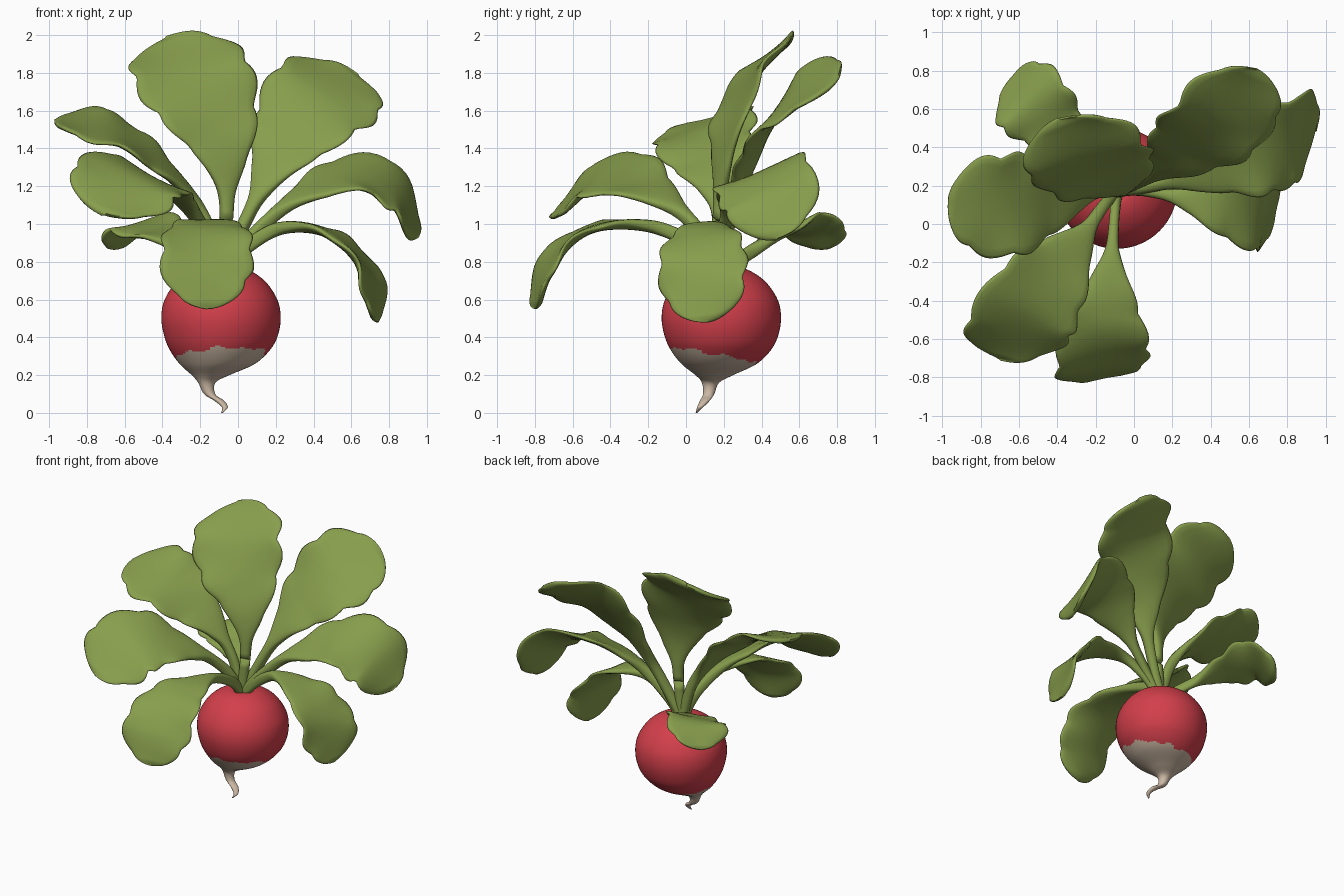
import bpy
import math
from mathutils import Vector

cube = bpy.data.objects.get("Cube")
if cube:
    bpy.data.objects.remove(cube, do_unlink=True)


def material(name, rgb):
    m = bpy.data.materials.new(name)
    m.use_nodes = True
    colour = (*rgb, 1.0)
    m.diffuse_color = colour
    node = m.node_tree.nodes["Principled BSDF"]
    node.inputs["Base Color"].default_value = colour
    node.inputs["Roughness"].default_value = 0.8
    return m


leaf_green = material("leaf green", (0.245, 0.34, 0.073))
skin_red = material("skin red", (0.65, 0.05, 0.07))
root_cream = material("root cream", (0.6, 0.48, 0.37))


def spline(points, t):
    """Smooth curve through tuples of any length, t from 0 to 1."""
    x = min(max(t, 0.0), 1.0) * (len(points) - 1)
    i = min(int(x), len(points) - 2)
    f = x - i
    a, b, c, d = (points[min(max(k, 0), len(points) - 1)] for k in range(i - 1, i + 3))
    return [q + 0.5 * f * (r - p + f * (2 * p - 5 * q + 4 * r - s + f * (3 * (q - r) + s - p)))
            for p, q, r, s in zip(a, b, c, d)]


def skin(name, rings, materials):
    """Join rings of equal length into one closed smooth mesh."""
    n = len(rings[0])
    faces = [tuple(range(n))[::-1]]
    for i in range(len(rings) - 1):
        for j in range(n):
            k = (j + 1) % n
            faces.append((i * n + j, i * n + k, (i + 1) * n + k, (i + 1) * n + j))
    last = (len(rings) - 1) * n
    faces.append(tuple(range(last, last + n)))
    mesh = bpy.data.meshes.new(name)
    mesh.from_pydata([v for ring in rings for v in ring], [], faces)
    for m in materials:
        mesh.materials.append(m)
    mesh.shade_smooth()
    obj = bpy.data.objects.new(name, mesh)
    bpy.context.collection.objects.link(obj)
    return obj


# Bulb and curling tail: x, y, z, radius, from the tail tip up
bulb_path = [
    (-0.085, 0.055, 0.0, 0.004), (-0.07, 0.075, 0.03, 0.016), (-0.1, 0.1, 0.065, 0.026),
    (-0.15, 0.12, 0.1, 0.03), (-0.165, 0.13, 0.16, 0.046), (-0.145, 0.15, 0.2, 0.1),
    (-0.11, 0.175, 0.26, 0.2), (-0.095, 0.185, 0.34, 0.27), (-0.09, 0.187, 0.42, 0.304),
    (-0.09, 0.187, 0.51, 0.316), (-0.09, 0.187, 0.6, 0.298), (-0.09, 0.185, 0.69, 0.24),
    (-0.09, 0.183, 0.75, 0.16), (-0.09, 0.18, 0.775, 0.08), (-0.09, 0.18, 0.765, 0.02)]
SIDES, STEPS = 64, 140
rings = []
for i in range(STEPS + 1):
    x, y, z, r = spline(bulb_path, i / STEPS)
    turn = [math.tau * j / SIDES for j in range(SIDES)]
    rings.append([(x + r * math.cos(a), y + r * math.sin(a), z) for a in turn])
bulb = skin("radish_bulb", rings, [skin_red, root_cream])

# Pale bottom with an uneven, slanted border
for face in bulb.data.polygons:
    c = face.center
    a = math.atan2(c.y - 0.18, c.x + 0.09)
    border = 0.295 + 0.05 * (c.x + 0.09) - 0.18 * (c.y - 0.18)
    border += 0.005 * math.sin(7 * a) + 0.006 * math.sin(11 * a + 1)
    face.material_index = 1 if c.z < border else 0

# Leaf outline: share of the half width along the length, before the round tip
outline = [(0.13,), (0.11,), (0.11,), (0.15,), (0.36,), (0.62,), (0.84,), (0.97,),
           (1.0,), (1.0,), (0.95,)]
CROWN = (-0.09, 0.175, 0.74)


def leaf(name, path, side, side_tip, width, seed):
    """Stem and blade in one sweep, twisted, lobed at the edge and rippled across."""
    path = [CROWN] + path
    # even spacing along the curve
    samples = [Vector(spline(path, i / 200)) for i in range(201)]
    dist = [0.0]
    for p, q in zip(samples, samples[1:]):
        dist.append(dist[-1] + (q - p).length)
    rings, steps, sides = [], 56, 20
    for i in range(steps + 1):
        s = 1 - (1 - i / steps) ** 1.5
        goal = s * dist[-1]
        k = next((n for n in range(1, 200) if dist[n] >= goal), 200)
        f = (goal - dist[k - 1]) / (dist[k] - dist[k - 1])
        centre = samples[k - 1].lerp(samples[k], f)
        along = (samples[min(k + 4, 200)] - samples[max(k - 5, 0)]).normalized()
        across = Vector(side).lerp(Vector(side_tip), min(max(2 * s - 0.9, 0.0), 1.0))
        across = (across - along * across.dot(along)).normalized()
        normal = across.cross(along)
        if normal.z < 0:
            normal = -normal
        blade = min(max((s - 0.3) / 0.25, 0.0), 1.0)
        cap = math.sqrt(max(0.0, 1 - (max(0.0, s - 0.8) / 0.2) ** 2))
        half = 0.5 * width * spline(outline, s)[0] * max(cap, 0.04)
        thick = (0.036 * (1 - blade) + 0.021 * blade) * max(0.3, min(1.0, 2 * cap))
        ring = []
        for j in range(sides):
            a = math.tau * j / sides
            u, v = math.cos(a), math.sin(a)
            v = math.copysign(abs(v) ** 0.7, v)
            edge = blade * abs(u)
            phase = seed + (1.3 if u > 0 else 0)
            lobe = 1 + 0.13 * edge * (abs(math.sin(19 * s + phase)) - 0.6)
            ripple = 0.014 * edge ** 2 * math.sin(24 * s + 2 * phase)
            fold = 0.025 * blade * (u * u - 0.35) * half / 0.3
            ring.append(centre + across * (half * u * lobe)
                        + normal * (thick * v + ripple + fold))
        rings.append(ring)
    return skin(name, rings, [leaf_green])


leaf("leaf_tall",
     [(-0.06, 0.18, 1.1), (-0.09, 0.21, 1.43), (-0.24, 0.34, 1.78), (-0.39, 0.55, 1.98)],
     (0.93, 0.35, 0.0), (0.93, 0.2, 0.18), 0.64, 0)
leaf("leaf_back_left",
     [(0.08, 0.25, 1.1), (0.24, 0.36, 1.4), (0.44, 0.54, 1.66), (0.64, 0.81, 1.78)],
     (0.72, -0.45, -0.35), (0.85, -0.1, -0.45), 0.6, 1)
leaf("leaf_right",
     [(-0.18, 0.17, 1.03), (-0.36, 0.14, 1.27), (-0.65, 0.1, 1.48), (-0.97, 0.13, 1.55)],
     (-0.1, 0.9, 0.38), (-0.05, 0.9, 0.28), 0.56, 2)
leaf("leaf_front_right",
     [(-0.17, 0.08, 0.95), (-0.32, -0.14, 1.15), (-0.54, -0.43, 1.25), (-0.71, -0.7, 1.05)],
     (0.75, -0.3, -0.38), (0.75, -0.25, -0.35), 0.58, 3)
leaf("leaf_front",
     [(-0.1, 0.06, 0.88), (-0.12, -0.2, 0.99), (-0.15, -0.52, 0.97), (-0.17, -0.73, 0.78),
      (-0.17, -0.8, 0.55)],
     (1, 0.1, 0), (0.96, 0.22, 0), 0.49, 4)
leaf("leaf_left_low",
     [(0.05, 0.17, 0.88), (0.24, 0.14, 0.98), (0.48, 0.1, 0.95), (0.67, 0.09, 0.77),
      (0.74, 0.11, 0.48)],
     (0.1, 0.95, 0), (0.28, 0.95, 0), 0.47, 5)
leaf("leaf_left",
     [(0.06, 0.19, 0.92), (0.3, 0.25, 1.13), (0.6, 0.36, 1.25), (0.83, 0.44, 1.17),
      (0.94, 0.48, 0.92)],
     (0, 0.85, 0.4), (0.15, 0.85, 0.32), 0.53, 6)
leaf("leaf_back_low",
     [(-0.24, 0.34, 0.85), (-0.4, 0.5, 0.95), (-0.54, 0.64, 0.99), (-0.65, 0.75, 0.87)],
     (0.7, 0.65, 0.2), (0.7, 0.6, 0.25), 0.42, 7)
